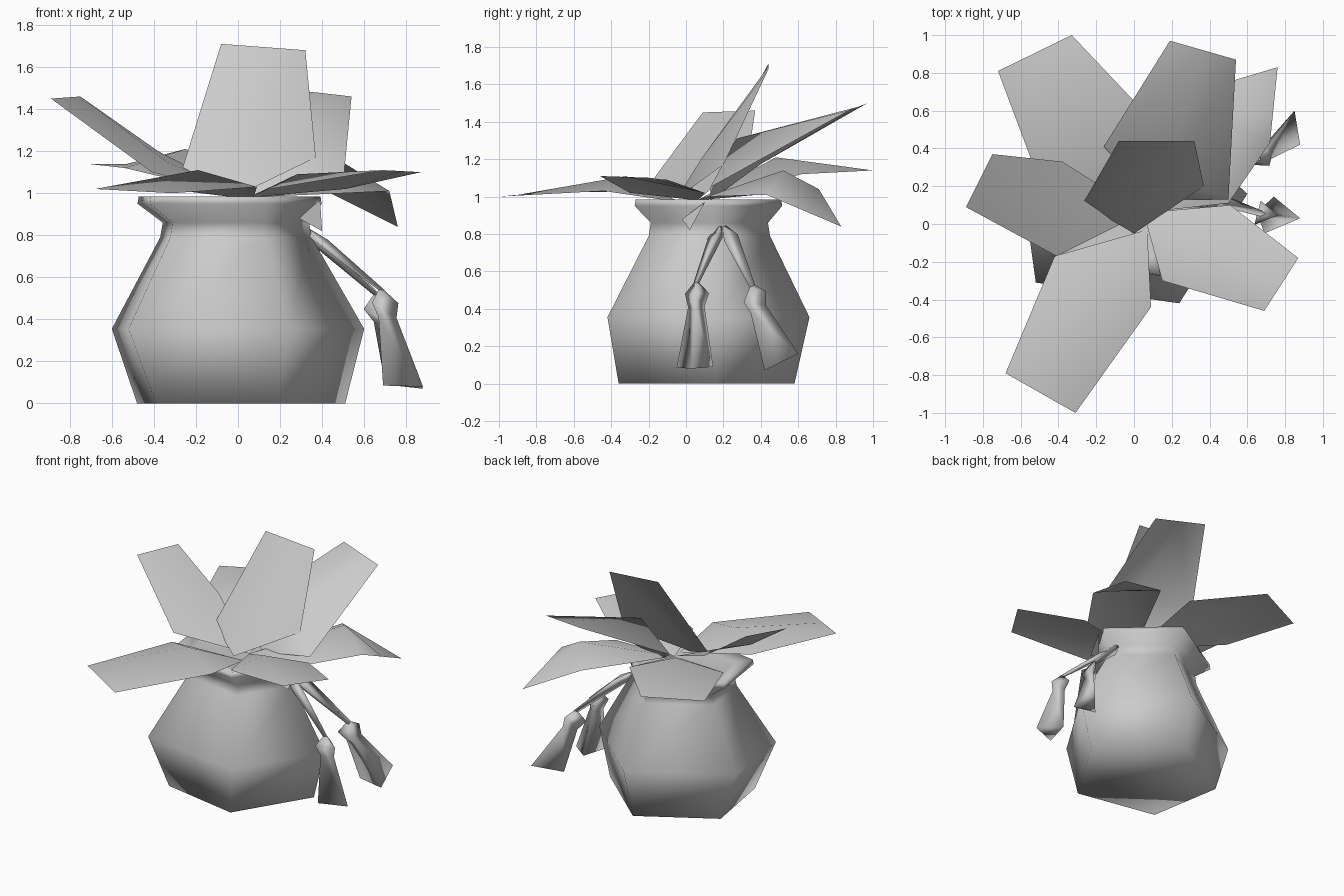
import bpy
import bmesh
from mathutils import Vector

default_cube = bpy.data.objects.get("Cube")
if default_cube:
    bpy.data.objects.remove(default_cube, do_unlink=True)


def make_material(name, colour):
    material = bpy.data.materials.new(name)
    material.use_nodes = True
    material.diffuse_color = colour
    material.node_tree.nodes["Principled BSDF"].inputs["Base Color"].default_value = colour
    return material


GREY = make_material("plain_grey", (0.6, 0.6, 0.6, 1))


def finish(builder, name):
    """Turn a bmesh into a smooth shaded object."""
    for face in builder.faces:
        face.smooth = True
    mesh = bpy.data.meshes.new(name)
    builder.to_mesh(mesh)
    builder.free()
    mesh.materials.append(GREY)
    created = bpy.data.objects.new(name, mesh)
    bpy.context.collection.objects.link(created)


def ring_at(outline, centre, scale):
    """Scaled copy of a cross-section placed around a centre."""
    return [Vector(centre) + Vector(offset) * scale for offset in outline]


def loft(name, rings):
    """Skin a stack of rings with equal point counts and close both ends."""
    builder = bmesh.new()
    loops = [[builder.verts.new(point) for point in ring] for ring in rings]
    for lower, upper in zip(loops, loops[1:]):
        for step in range(len(lower)):
            following = (step + 1) % len(lower)
            builder.faces.new((lower[step], lower[following], upper[following], upper[step]))
    builder.faces.new(loops[0][::-1])
    builder.faces.new(loops[-1])
    bmesh.ops.recalc_face_normals(builder, faces=builder.faces)
    finish(builder, name)


def leaf(name, left, ridge, right, tip_left, tip_right, base=(0.05, 0.06, 0.98)):
    """A folded sheet: narrow base, wide middle with a raised ridge, blunt tip."""
    tip_middle = (Vector(tip_left) + Vector(tip_right)) / 2
    builder = bmesh.new()
    points = (base, left, ridge, right, tip_left, tip_middle, tip_right)
    b, l, m, r, tl, tm, tr = [builder.verts.new(point) for point in points]
    for corners in ((b, m, l), (b, r, m), (l, m, tm, tl), (m, r, tr, tm)):
        builder.faces.new(corners)
    finish(builder, name)


def tassel(name, top, knob, hem):
    """A three-sided cord, knob and flared skirt that ends in the hem triangle."""
    top, knob = Vector(top), Vector(knob)
    hem = [Vector(corner) for corner in hem]
    foot = sum(hem, Vector()) / 3
    outline = [corner - foot for corner in hem]
    cord_end = knob + Vector((-0.01, 0, 0.06))
    loft(name + "_cord",
         [ring_at(outline, top, 0.12), ring_at(outline, top.lerp(cord_end, 0.2), 0.4),
          ring_at(outline, cord_end, 0.16)])
    loft(name + "_knob_and_skirt",
         [ring_at(outline, cord_end, 0.14), ring_at(outline, knob, 0.66),
          ring_at(outline, knob.lerp(foot, 0.18), 0.45), hem])


# Five-sided pot, slightly irregular, with a waisted neck and flared rim
belly = ((-0.52, -0.43, 0), (0.24, -0.54, 0), (0.6, 0.04, 0), (0.05, 0.54, 0), (-0.6, 0.15, 0))
base_ring = ((-0.39, -0.25, 0), (0.19, -0.36, 0), (0.51, 0.16, 0), (0.03, 0.58, 0), (-0.48, 0.28, 0))
loft("pot",
     [base_ring] + [ring_at(belly, centre, scale) for centre, scale in (
         ((0, 0.12, 0.355), 1),
         ((-0.01, 0.125, 0.79), 0.6),
         ((-0.01, 0.125, 0.86), 0.58),
         ((-0.04, 0.12, 0.95), 0.73),
         ((-0.04, 0.12, 0.985), 0.72),
         ((-0.04, 0.12, 0.965), 0.55))])

# Crown of leaves
leaf("front_leaf", (0.09, -0.44, 1.03), (-0.19, -0.32, 1.11), (-0.42, -0.17, 1.03),
     (-0.31, -1, 1), (-0.68, -0.79, 1.02), base=(0.07, -0.03, 0.97))
leaf("front_left_leaf", (0.51, 0.1, 1.02), (0.28, -0.1, 1.09), (0.15, -0.3, 1.02),
     (0.87, -0.18, 1.1), (0.69, -0.46, 1.11))
leaf("right_leaf", (-0.41, -0.17, 1.1), (-0.34, 0.08, 1.15), (-0.38, 0.33, 1.2),
     (-0.89, 0.09, 1.45), (-0.75, 0.37, 1.46))
leaf("back_right_leaf", (-0.54, 0.33, 1.12), (-0.25, 0.48, 1.21), (0.03, 0.62, 1.12),
     (-0.72, 0.81, 1.14), (-0.33, 1, 1.14))
leaf("back_leaf", (-0.16, 0.41, 1.18), (0.18, 0.27, 1.31), (0.5, 0.13, 1.05),
     (0.19, 0.97, 1.5), (0.54, 0.87, 1.46), base=(0.1, 0.13, 0.98))
leaf("drooping_leaf", (0.36, 0.71, 1.04), (0.51, 0.52, 1.14), (0.5, 0.11, 1),
     (0.76, 0.83, 0.84), (0.72, 0.43, 1.01))
leaf("upright_leaf", (-0.27, 0.11, 1.1), (0.05, 0.08, 1.2), (0.37, 0.2, 1.17),
     (-0.08, 0.44, 1.71), (0.32, 0.44, 1.68), base=(0, -0.05, 0.99))

# Small cloth flap under the rim
flap = bmesh.new()
flap.faces.new([flap.verts.new(point) for point in
                ((0.29, -0.02, 0.88), (0.4, 0.02, 0.82), (0.39, 0.1, 0.97))])
finish(flap, "rim_flap")

# Pair of tassels hanging from the neck
tassel("front_tassel", (0.31, 0.18, 0.84), (0.69, 0.055, 0.48),
       ((0.69, -0.05, 0.085), (0.88, 0.03, 0.08), (0.74, 0.145, 0.09)))
tassel("back_tassel", (0.31, 0.2, 0.84), (0.67, 0.35, 0.46),
       ((0.7, 0.43, 0.09), (0.88, 0.42, 0.07), (0.85, 0.6, 0.16)))
